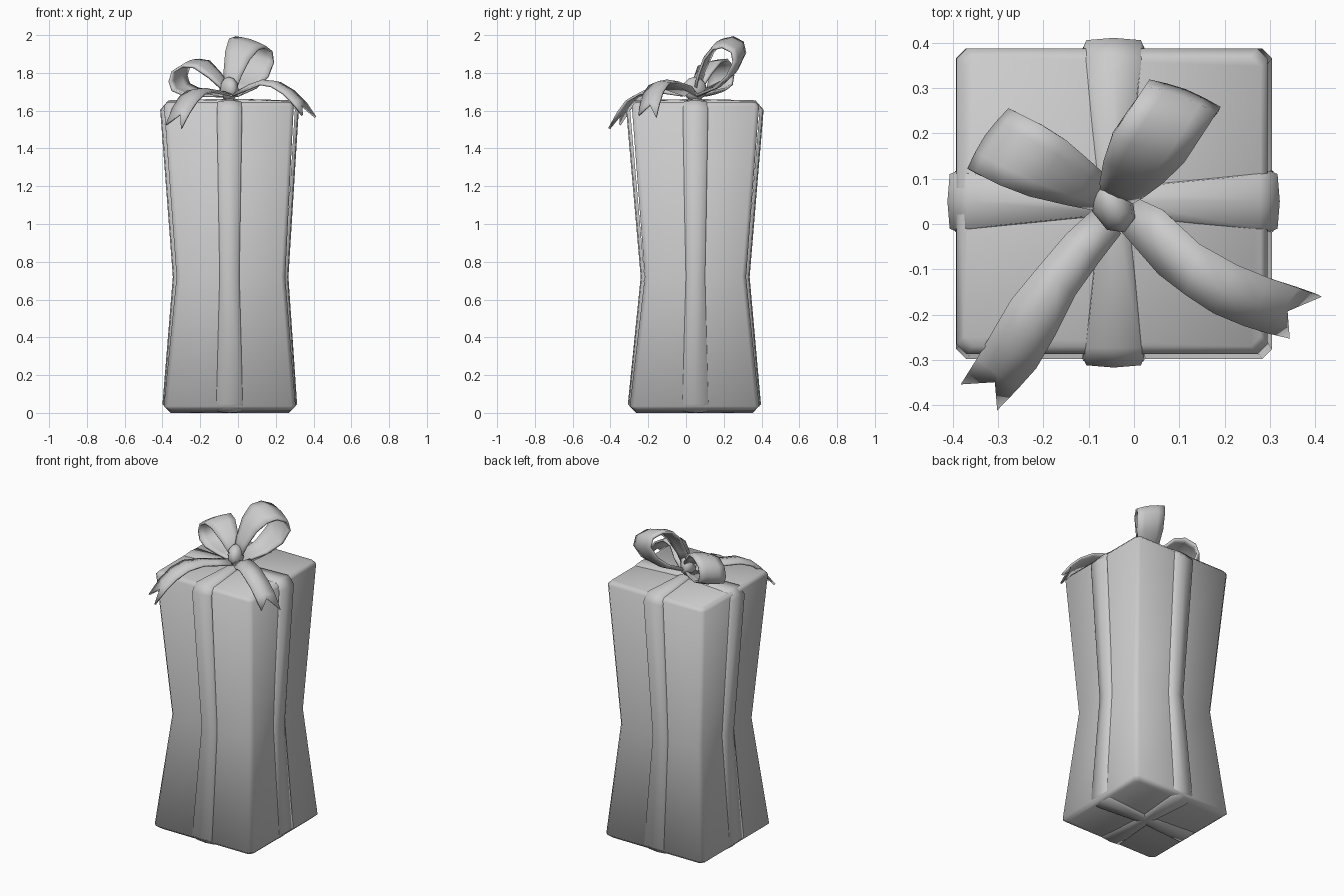
import bpy, bmesh
from mathutils import Vector as V

if "Cube" in bpy.data.objects:
    bpy.data.objects.remove(bpy.data.objects["Cube"])

CX, CY = -0.045, 0.05          # where the ribbons cross


def add_mesh(name, rows, closed_rows=False, closed_path=False, caps=False, thickness=0):
    """Bridge rows of points into a smooth-shaded surface."""
    bm = bmesh.new()
    grid = [[bm.verts.new(p) for p in row] for row in rows]
    n, m = len(grid), len(grid[0])
    for i in range(n if closed_path else n - 1):
        a, b = grid[i], grid[(i + 1) % n]
        for j in range(m if closed_rows else m - 1):
            k = (j + 1) % m
            bm.faces.new((a[j], a[k], b[k], b[j]))
    if caps:
        bm.faces.new(grid[0][::-1])
        bm.faces.new(grid[-1])
    bmesh.ops.recalc_face_normals(bm, faces=bm.faces)
    me = bpy.data.meshes.new(name)
    bm.to_mesh(me)
    bm.free()
    ob = bpy.data.objects.new(name, me)
    bpy.context.collection.objects.link(ob)
    me.polygons.foreach_set("use_smooth", [True] * len(me.polygons))
    if thickness:
        mod = ob.modifiers.new("thickness", 'SOLIDIFY')
        mod.thickness = thickness
        mod.offset = 0
    return ob


# Pinched box: chamfered rectangles lofted upwards
def chamfered(z, x0, x1, y0, y1, c=0.022):
    return [(x0 + c, y0, z), (x1 - c, y0, z), (x1, y0 + c, z), (x1, y1 - c, z),
            (x1 - c, y1, z), (x0 + c, y1, z), (x0, y1 - c, z), (x0, y0 + c, z)]


add_mesh("box", [chamfered(*r) for r in (
    (0.012, -0.365, 0.28, -0.27, 0.36),
    (0.035, -0.393, 0.305, -0.298, 0.388),
    (0.72, -0.325, 0.25, -0.218, 0.318),
    (1.625, -0.392, 0.295, -0.287, 0.387),
    (1.645, -0.375, 0.28, -0.27, 0.37))], closed_rows=True, caps=True)


# Wrapping bands: closed loops with a raised, bevelled cross-section
def band(name, to_world, centre, lo, hi, lift):
    def side(e, s):   # e = (bottom, waist, top) extents; (pos, z, half width)
        return [(e[0] - s * 0.03, 0.015, 0.068), (e[0], 0.045, 0.074), (e[1], 0.72, 0.052),
                (e[2], 1.605, 0.067), (e[2] - s * 0.03, 1.64, 0.066)]
    path = ([(centre, 0.015, 0.04)] + side(hi, 1) +
            [(centre, 1.645 + lift, 0.03)] + side(lo, -1)[::-1])
    rows = []
    n = len(path)
    for i, (s, z, w) in enumerate(path):
        a, b = path[i - 1], path[(i + 1) % n]
        t = V((b[0] - a[0], b[1] - a[1])).normalized()
        nrm = V((t.y, -t.x))
        row = []
        for k, h in ((-1, -0.006), (-0.9, 0.01), (0, 0.015), (0.9, 0.01), (1, -0.006)):
            row.append(to_world(s + nrm.x * h, k * w, z + nrm.y * h))
        rows.append(row)
    add_mesh(name, rows, closed_path=True)


band("side_to_side_band", lambda s, w, z: (s, CY + w, z), CX,
     (-0.385, -0.33, -0.397), (0.298, 0.252, 0.307), 0.004)
band("front_to_back_band", lambda s, w, z: (CX + w, s, z), CY,
     (-0.293, -0.225, -0.302), (0.382, 0.322, 0.396), 0.002)


# Bow loops: teardrop ribbons widening away from the knot
def bow_loop(name, path, far_half, near=0.35):
    pts = [V(p) for p in path]
    start = V((CX, CY, 1.70))
    reach = max((p - start).length for p in pts)
    rows = []
    for i, p in enumerate(pts):
        w = V(far_half) * (near + (1 - near) * min(1, 1.25 * (p - start).length / reach))
        t = pts[min(i + 1, len(pts) - 1)] - pts[max(i - 1, 0)]
        out = w.cross(t).normalized()
        mid = sum(pts, V()) / len(pts)
        if out.dot(p - mid) < 0:
            out = -out
        rows.append([p - w - out * 0.006, p - w * 0.5, p + out * 0.003,
                     p + w * 0.5, p + w - out * 0.006])
    add_mesh(name, rows, thickness=0.014)


right_profile = [(0.05, 1.70), (0.075, 1.80), (0.115, 1.895), (0.165, 1.955), (0.22, 1.968),
                 (0.275, 1.94), (0.288, 1.88), (0.25, 1.80), (0.18, 1.735), (0.07, 1.685)]
bow_loop("right_bow_loop", [(CX + (y - 0.05) * 0.66, y, z) for y, z in right_profile],
         (0.078, -0.030, -0.025))

left_profile = [(-0.05, 1.71), (-0.12, 1.79), (-0.19, 1.85), (-0.25, 1.858), (-0.305, 1.825),
                (-0.322, 1.77), (-0.305, 1.72), (-0.25, 1.695), (-0.16, 1.685), (-0.06, 1.68)]
bow_loop("left_bow_loop", [(x, 0.05 + (CX - x) * 0.50, z) for x, z in left_profile],
         (0.045, 0.066, 0.016))


# Ribbon tails: two edges, a slightly raised middle and a notched end
def tail(name, edge_a, edge_b, notch):
    rows = [[V(a), (V(a) + V(b)) / 2 + V((0, 0, 0.014)), V(b)] for a, b in zip(edge_a, edge_b)]
    rows[-1][1] = V(notch)
    add_mesh(name, rows, thickness=0.012)


tail("right_tail",
     [(0.0, 0.06, 1.68), (0.065, 0.03, 1.725), (0.145, -0.045, 1.75), (0.225, -0.09, 1.745),
      (0.30, -0.12, 1.70), (0.36, -0.14, 1.64), (0.41, -0.158, 1.565)],
     [(-0.03, -0.01, 1.68), (0.057, -0.11, 1.715), (0.115, -0.155, 1.74), (0.175, -0.195, 1.73),
      (0.24, -0.222, 1.69), (0.29, -0.238, 1.64), (0.34, -0.25, 1.575)],
     (0.335, -0.19, 1.63))
tail("left_tail",
     [(-0.09, 0.03, 1.68), (-0.15, -0.025, 1.69), (-0.21, -0.095, 1.70), (-0.27, -0.167, 1.70),
      (-0.31, -0.235, 1.67), (-0.345, -0.295, 1.61), (-0.38, -0.35, 1.525)],
     [(-0.03, -0.02, 1.68), (-0.08, -0.085, 1.69), (-0.13, -0.155, 1.70), (-0.175, -0.245, 1.69),
      (-0.215, -0.315, 1.65), (-0.255, -0.36, 1.59), (-0.30, -0.407, 1.505)],
     (-0.305, -0.345, 1.58))

# Knot
bpy.ops.mesh.primitive_uv_sphere_add(segments=8, ring_count=6, radius=1,
                                     location=(-0.048, 0.046, 1.715), rotation=(0, 0, 0.4))
knot = bpy.context.object
knot.name = "knot"
knot.scale = (0.048, 0.07, 0.064)
bpy.ops.object.shade_smooth()
